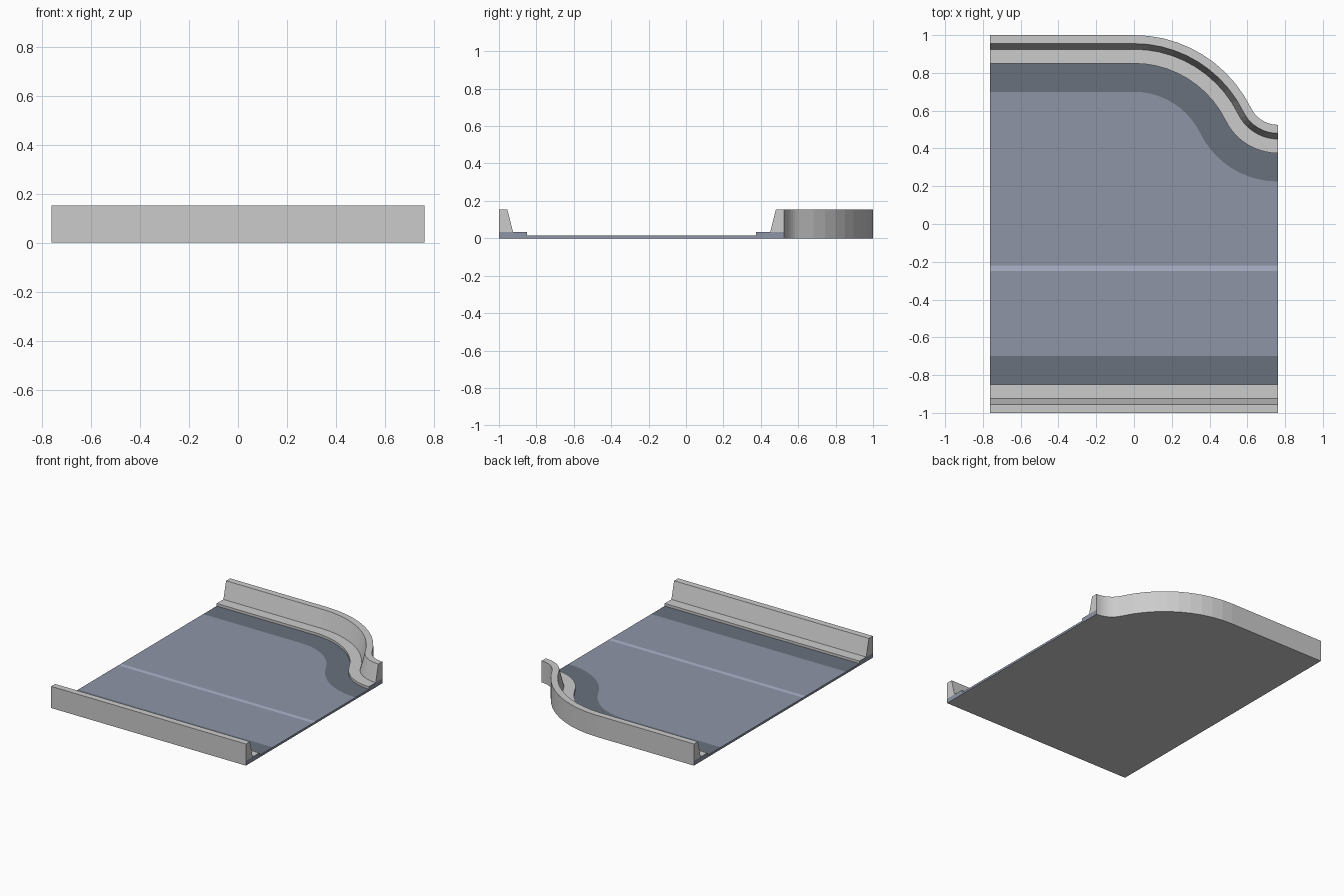
import bpy, bmesh, math

if "Cube" in bpy.data.objects:
    bpy.data.objects.remove(bpy.data.objects["Cube"])

HALF = 0.762          # half length of the tile along x
DROP = 0.475          # how far the back edge steps inward
SEG = 10              # segments per arc

# Outer back edge is an S of two tangent arcs (radii R1 and R2)
ANG = 2 * math.atan(DROP / HALF)
SUM = HALF / math.sin(ANG)
R1 = 0.69
R2 = SUM - R1


def back_rail(d, z):
    """Rail offset inward by d from the S-shaped back edge."""
    pts = [(-HALF, 1 - d, z)]
    for i in range(SEG + 1):
        a = ANG * i / SEG
        pts.append(((R1 - d) * math.sin(a), 1 - R1 + (R1 - d) * math.cos(a), z))
    for i in range(1, SEG + 1):
        a = ANG * (1 - i / SEG)
        pts.append((HALF - (R2 + d) * math.sin(a),
                    1 - DROP + R2 - (R2 + d) * math.cos(a), z))
    return pts


def lane_rail(y, z):
    """Straight rail with the same stations as the curved ones."""
    return [(p[0], y, z) for p in back_rail(0.3, z)]


def front_rail(d, z):
    return [(-HALF, -1 + d, z), (HALF, -1 + d, z)]


def material(name, rgb):
    m = bpy.data.materials.new(name)
    m.diffuse_color = (*rgb, 1)
    m.use_nodes = True
    m.node_tree.nodes["Principled BSDF"].inputs["Base Color"].default_value = m.diffuse_color
    return m


MATS = [material("concrete", (0.8, 0.8, 0.8)),
        material("asphalt", (0.27, 0.30, 0.38)),
        material("gutter", (0.14, 0.165, 0.205)),
        material("line", (0.42, 0.46, 0.60))]


def bridge(name, rails, side_mats, caps):
    """Skin a closed ring of rails; caps = [(rail indices, material)] per end."""
    bm = bmesh.new()
    vs = [[bm.verts.new(p) for p in r] for r in rails]
    for i, a in enumerate(vs):
        b = vs[(i + 1) % len(vs)]
        for k in range(len(a) - 1):
            f = bm.faces.new((a[k], a[k + 1], b[k + 1], b[k]))
            f.material_index = side_mats[i]
    for end in (0, -1):
        for idx, mat in caps:
            f = bm.faces.new([vs[i][end] for i in idx])
            f.material_index = mat
    bmesh.ops.recalc_face_normals(bm, faces=bm.faces)
    me = bpy.data.meshes.new(name)
    bm.to_mesh(me)
    bm.free()
    for m in MATS:
        me.materials.append(m)
    ob = bpy.data.objects.new(name, me)
    bpy.context.collection.objects.link(ob)
    return ob


# Kerbs: tapered wall on a low step, (inward offset, height)
STEP, TOP, ROAD = 0.033, 0.153, 0.015
PROFILE = [(0, 0), (0, STEP), (0, TOP), (0.045, TOP),
           (0.075, STEP), (0.15, STEP), (0.15, 0)]
KERB_CAPS = [((1, 2, 3, 4), 0), ((0, 1, 4, 5, 6), 1)]
for name, rail in (("back_kerb", back_rail), ("front_kerb", front_rail)):
    bridge(name, [rail(d, z) for d, z in PROFILE], [0] * 7, KERB_CAPS)

# Road slab: gutter, lane, painted line, lane, gutter, then the underside
road_rails = [back_rail(0.15, ROAD), back_rail(0.30, ROAD),
              lane_rail(-0.22, ROAD), lane_rail(-0.25, ROAD),
              lane_rail(-0.70, ROAD), lane_rail(-0.85, ROAD),
              lane_rail(-0.85, 0), back_rail(0.15, 0)]
bridge("road", road_rails, [2, 1, 3, 1, 2, 1, 0, 1], [(tuple(range(8)), 1)])
